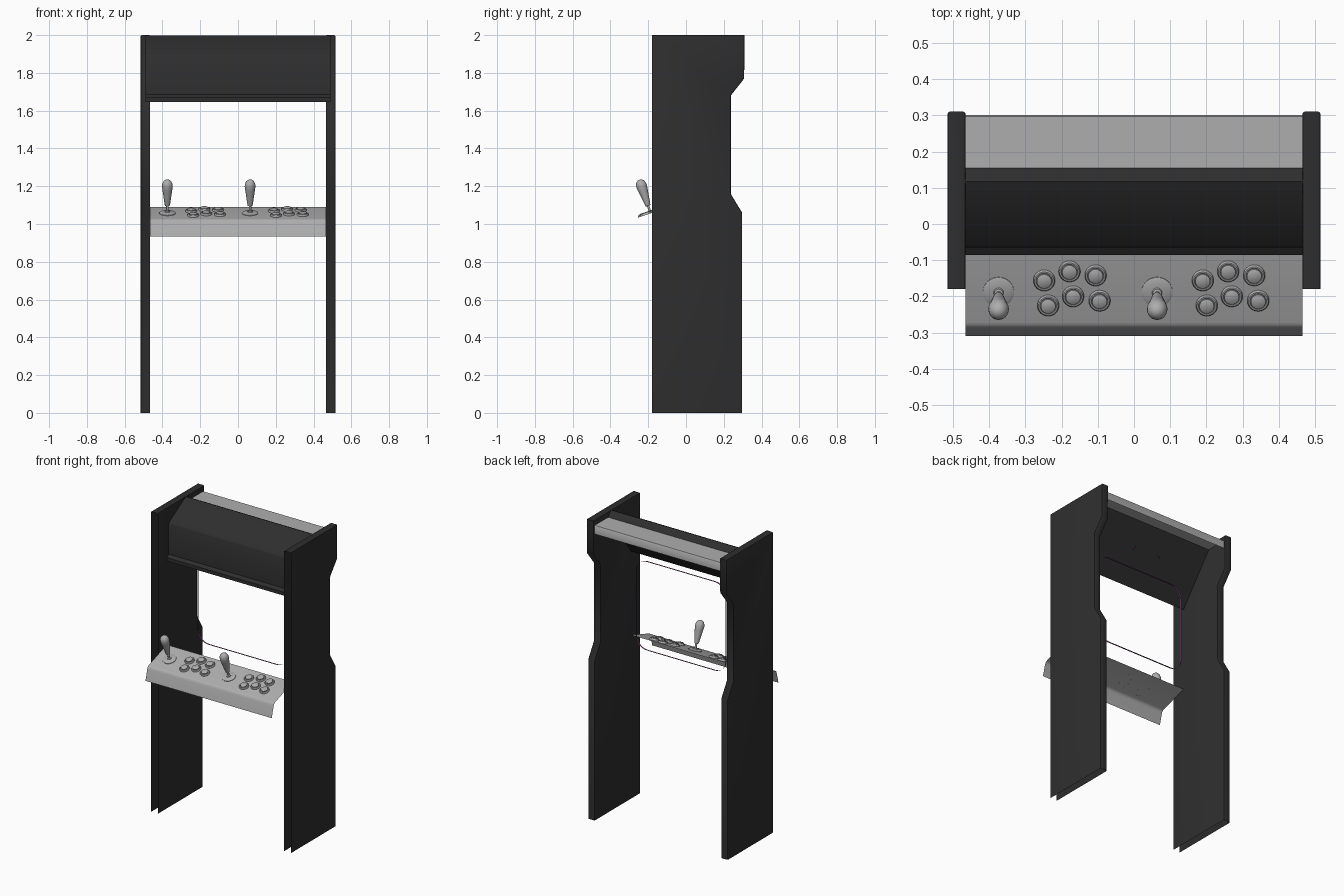
import bpy, bmesh, math
from mathutils import Matrix

old = bpy.data.objects.get("Cube")
if old:
    bpy.data.objects.remove(old, do_unlink=True)


def material(name, rgb):
    m = bpy.data.materials.new(name)
    m.use_nodes = True
    m.diffuse_color = (*rgb, 1)
    m.node_tree.nodes["Principled BSDF"].inputs["Base Color"].default_value = (*rgb, 1)
    return m


black = material("black laminate", (0.027, 0.027, 0.027))
grey = material("plain grey", (0.42, 0.42, 0.42))
purple = material("purple trim", (0.26, 0.06, 0.24))


def finish(name, bm, mat, matrix=Matrix(), smooth=True):
    mesh = bpy.data.meshes.new(name)
    bm.to_mesh(mesh)
    bm.free()
    mesh.materials.append(mat)
    ob = bpy.data.objects.new(name, mesh)
    bpy.context.collection.objects.link(ob)
    ob.matrix_world = matrix
    if smooth:
        bpy.ops.object.select_all(action='DESELECT')
        ob.select_set(True)
        bpy.context.view_layer.objects.active = ob
        bpy.ops.object.shade_smooth_by_angle(angle=math.radians(40))
    return ob


def sheet(name, profile, half, mat, closed=False):
    """Folded sheet: a (y, z) profile swept along x."""
    bm = bmesh.new()
    rows = [[bm.verts.new((x, y, z)) for y, z in profile] for x in (-half, half)]
    n = len(profile)
    for i in range(n if closed else n - 1):
        j = (i + 1) % n
        bm.faces.new((rows[0][i], rows[0][j], rows[1][j], rows[1][i]))
    return finish(name, bm, mat)


def lathe(name, profile, mat, matrix, steps=24):
    """Turned part: an (r, z) profile spun round z."""
    bm = bmesh.new()
    vs = [bm.verts.new((r, 0, z)) for r, z in profile]
    es = [bm.edges.new(p) for p in zip(vs, vs[1:])]
    bmesh.ops.spin(bm, geom=vs + es, cent=(0, 0, 0), axis=(0, 0, 1),
                   angle=math.tau, steps=steps)
    bmesh.ops.remove_doubles(bm, verts=bm.verts, dist=1e-5)
    bmesh.ops.recalc_face_normals(bm, faces=bm.faces)
    return finish(name, bm, mat, matrix)


def trim_loop(name, w, h, r, depth, matrix):
    """Thin rounded-rectangle band, extruded along its local y."""
    pts = []
    for k, (sx, sz) in enumerate(((1, 1), (-1, 1), (-1, -1), (1, -1))):
        for s in range(7):
            a = math.pi / 2 * (k + s / 6)
            pts.append((sx * (w / 2 - r) + r * math.cos(a),
                        sz * (h / 2 - r) + r * math.sin(a)))
    bm = bmesh.new()
    rows = [[bm.verts.new((x, y, z)) for x, z in pts] for y in (0, depth)]
    for i in range(len(pts)):
        j = (i + 1) % len(pts)
        bm.faces.new((rows[0][i], rows[0][j], rows[1][j], rows[1][i]))
    return finish(name, bm, purple, matrix)


# Side panels: hollow shells, open along the front and the bottom
outline = [(-0.18, 0), (0.297, 0), (0.297, 1.06), (0.237, 1.16),
           (0.237, 1.68), (0.308, 1.77), (0.31, 2), (-0.18, 2)]
for name, side in (("left_side_panel", 1), ("right_side_panel", -1)):
    bm = bmesh.new()
    face = bm.faces.new([bm.verts.new((side * 0.465, y, z)) for y, z in outline])
    ext = bmesh.ops.extrude_face_region(bm, geom=[face])["geom"]
    bmesh.ops.translate(bm, vec=(side * 0.05, 0, 0),
                        verts=[v for v in ext if isinstance(v, bmesh.types.BMVert)])
    bmesh.ops.recalc_face_normals(bm, faces=bm.faces)
    bm.normal_update()
    open_faces = [f for f in bm.faces if f.normal.y < -0.9 or f.normal.z < -0.9]
    bmesh.ops.delete(bm, geom=open_faces, context='FACES')
    rim = [e for e in bm.edges if len(e.link_faces) == 2
           and any(abs(f.normal.x) > 0.9 for f in e.link_faces)]
    bmesh.ops.bevel(bm, geom=rim, offset=0.006, segments=2, profile=0.5, affect='EDGES')
    finish(name, bm, black)

# Marquee box with lower lip and slanted speaker panel behind
sheet("marquee_box", [(-0.085, 1.647), (-0.085, 1.67), (-0.065, 1.685), (-0.065, 1.885),
                      (-0.058, 1.897), (0.105, 1.993), (0.118, 1.998), (0.13, 1.993),
                      (0.155, 1.965)], 0.49, black, closed=True)

# Top rear cover with a folded lip
sheet("rear_top_cover", [(0.155, 1.965), (0.297, 1.965), (0.301, 1.96), (0.301, 1.91)],
      0.465, grey)

# Control panel: sloped top, rounded bend, front lip
BACK_Y, BACK_Z, SLOPE = -0.085, 1.09, 1 / 3
sheet("control_panel", [(BACK_Y, BACK_Z), (-0.272, 1.028), (-0.28, 1.024), (-0.286, 1.017),
                        (-0.29, 1.007), (-0.309, 0.935)], 0.465, grey)


def on_panel(x, y):
    z = BACK_Z + (y - BACK_Y) * SLOPE
    return Matrix.Translation((x, y, z)) @ Matrix.Rotation(math.atan(SLOPE), 4, 'X')


# Two player stations: a joystick and six buttons each
stick = [(0, 0.006), (0.043, 0.001), (0.043, 0.004), (0.034, 0.008), (0.014, 0.009),
         (0.012, 0.014), (0.0065, 0.016), (0.0065, 0.042), (0.013, 0.044), (0.016, 0.06),
         (0.02, 0.09), (0.026, 0.13), (0.0285, 0.15), (0.027, 0.165), (0.021, 0.178),
         (0.011, 0.186), (0, 0.188)]
button = [(0.03, 0), (0.03, 0.006), (0.027, 0.01), (0.023, 0.01), (0.022, 0.006),
          (0.0205, 0.006), (0.0205, 0.013), (0.018, 0.015), (0, 0.015)]
spots = [(-0.248, -0.155), (-0.178, -0.13), (-0.106, -0.141),
         (-0.237, -0.224), (-0.168, -0.199), (-0.095, -0.211)]
for player, shift in (("player_one", 0), ("player_two", 0.438)):
    lathe(player + "_joystick", stick, grey, on_panel(-0.374 + shift, -0.187))
    for i, (x, y) in enumerate(spots, 1):
        lathe(f"{player}_button_{i}", button, grey, on_panel(x + shift, y))

# Purple trim round the screen opening and the speaker slot
trim_loop("screen_trim", 0.66, 0.59, 0.08, 0.011, Matrix.Translation((0, 0.045, 1.393)))
tilt = -math.atan2(0.24, 0.318)
trim_loop("speaker_slot_trim", 0.2, 0.022, 0.011, 0.01,
          Matrix.Translation((-0.05, 0.053, 1.83)) @ Matrix.Rotation(tilt, 4, 'X'))
